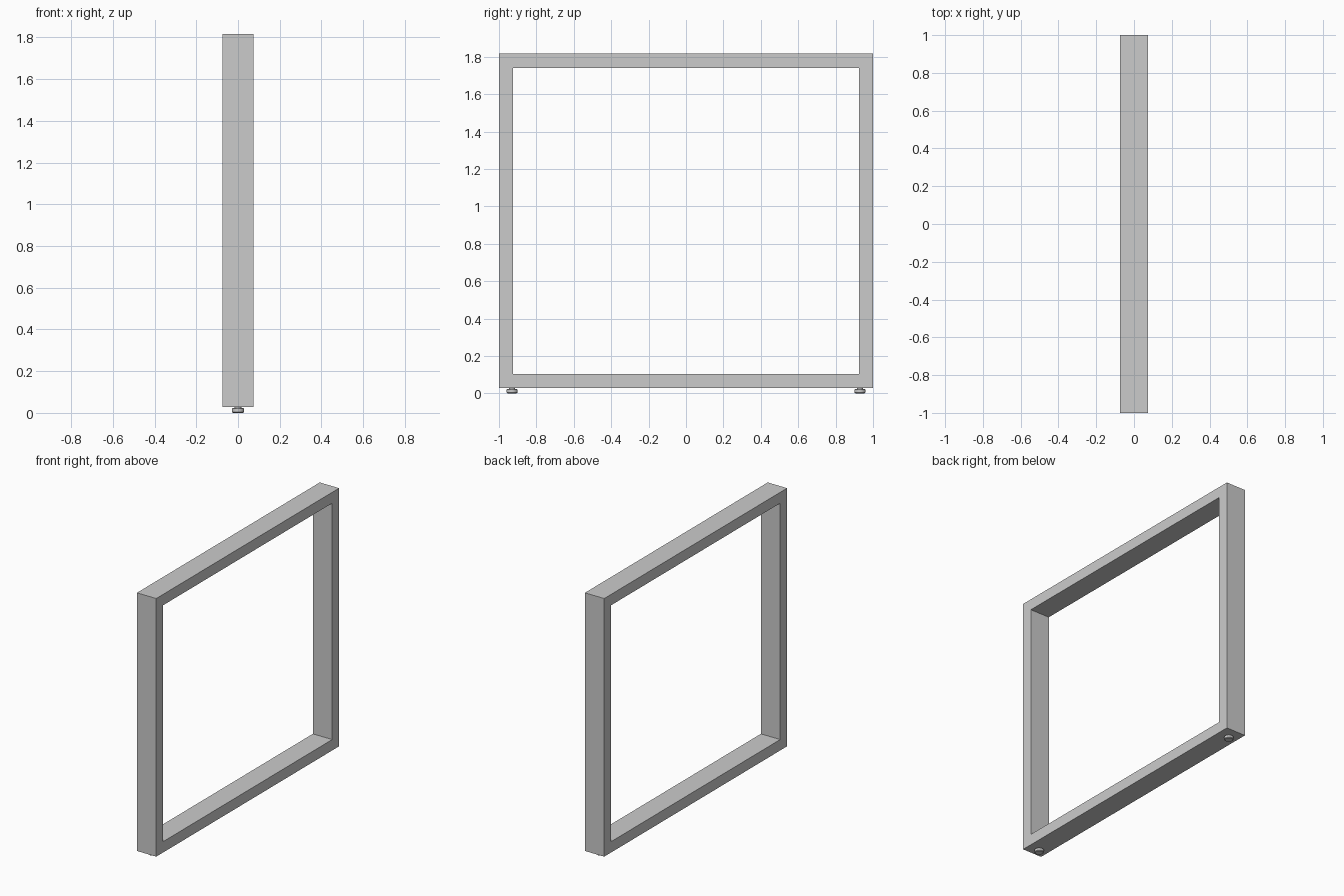
import bpy, bmesh, math

if "Cube" in bpy.data.objects:
    bpy.data.objects.remove(bpy.data.objects["Cube"])

DEPTH = 0.074            # half depth in x
Z0, Z1 = 0.029, 1.816    # underside and top of the frame
WALL = 0.0755            # bar thickness


def finish(bm, name):
    bmesh.ops.recalc_face_normals(bm, faces=bm.faces)
    mesh = bpy.data.meshes.new(name)
    bm.to_mesh(mesh)
    bm.free()
    obj = bpy.data.objects.new(name, mesh)
    bpy.context.collection.objects.link(obj)
    return obj


def rectangle(bm, x, inset):
    y = 1 - inset
    corners = [(-y, Z0 + inset), (y, Z0 + inset), (y, Z1 - inset), (-y, Z1 - inset)]
    return [bm.verts.new((x, a, b)) for a, b in corners]


# Rectangular leg frame: a closed ring of flat bars with mitred corners
bm = bmesh.new()
rings = [rectangle(bm, -DEPTH, 0), rectangle(bm, DEPTH, 0),
         rectangle(bm, DEPTH, WALL), rectangle(bm, -DEPTH, WALL)]
for r in range(4):
    a, b = rings[r], rings[(r + 1) % 4]
    for i in range(4):
        j = (i + 1) % 4
        bm.faces.new((a[i], a[j], b[j], b[i]))
finish(bm, "leg_frame")


# Round levelling foot: chamfered pad with a short neck, spun from a profile
def foot(name, y):
    profile = [(0, 0), (0.024, 0), (0.029, 0.004), (0.029, 0.020),
               (0.025, 0.023), (0.016, 0.023), (0.016, 0.030), (0, 0.030)]
    bm = bmesh.new()
    verts = [bm.verts.new((r, 0, z)) for r, z in profile]
    edges = [bm.edges.new(pair) for pair in zip(verts, verts[1:])]
    bmesh.ops.spin(bm, geom=verts + edges, cent=(0, 0, 0), axis=(0, 0, 1),
                   angle=math.tau, steps=32, use_merge=True)
    bmesh.ops.remove_doubles(bm, verts=bm.verts, dist=1e-5)
    obj = finish(bm, name)
    obj.location.y = y
    bpy.ops.object.select_all(action='DESELECT')
    obj.select_set(True)
    bpy.context.view_layer.objects.active = obj
    bpy.ops.object.shade_smooth_by_angle(angle=math.radians(30))


foot("front_foot", -0.93)
foot("back_foot", 0.93)
